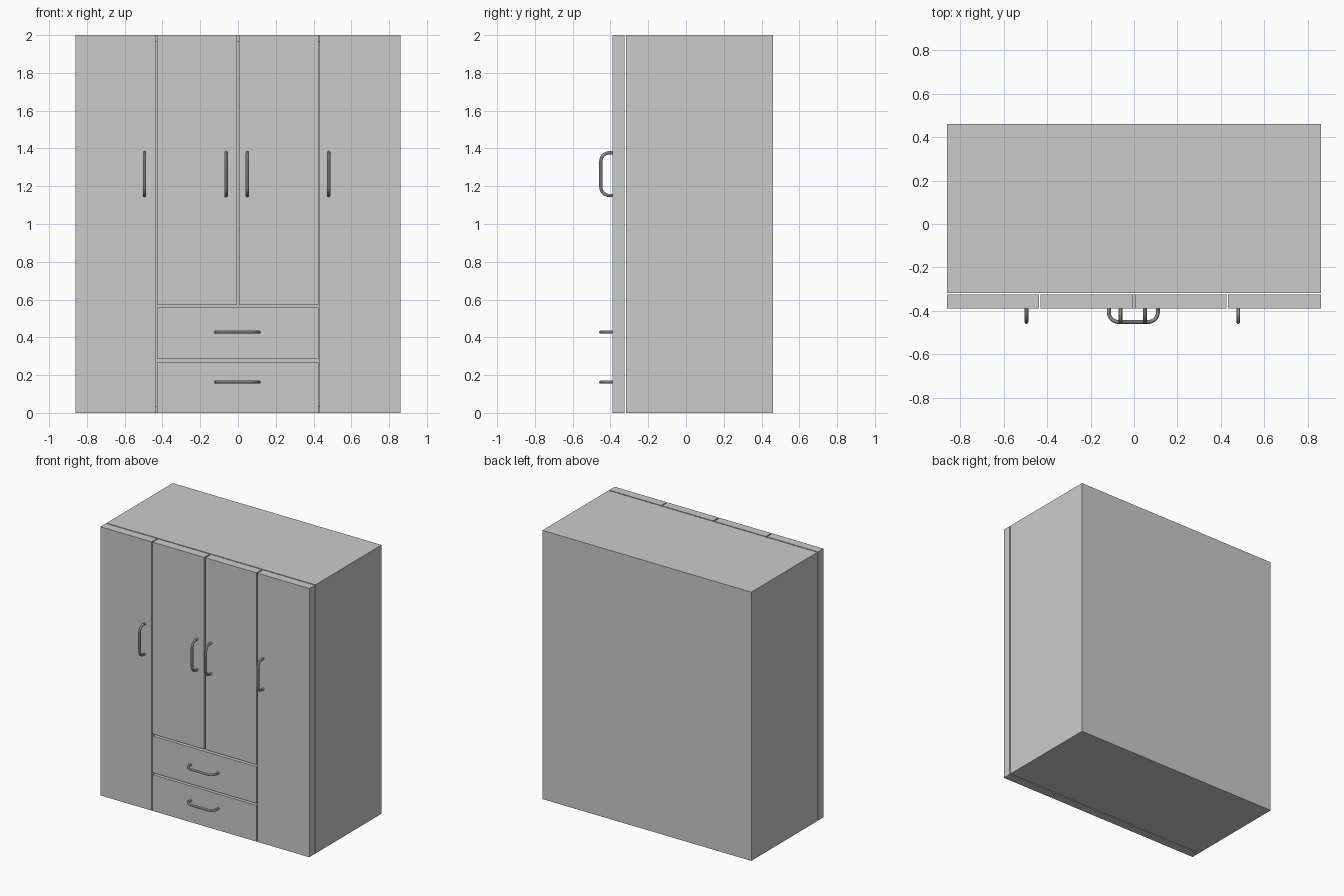
import bpy, bmesh
from math import sin, cos, pi
from mathutils import Vector

if "Cube" in bpy.data.objects:
    bpy.data.objects.remove(bpy.data.objects["Cube"])

FRONT, DOOR_BACK = -0.389, -0.325      # y of the door faces


def box(name, x0, x1, y0, y1, z0, z1):
    bm = bmesh.new()
    bmesh.ops.create_cube(bm, size=1)
    for v in bm.verts:
        v.co = ((x0 + x1) / 2 + v.co.x * (x1 - x0),
                (y0 + y1) / 2 + v.co.y * (y1 - y0),
                (z0 + z1) / 2 + v.co.z * (z1 - z0))
    me = bpy.data.meshes.new(name)
    bm.to_mesh(me)
    bm.free()
    ob = bpy.data.objects.new(name, me)
    bpy.context.collection.objects.link(ob)
    return ob


def handle(name, x, z, vertical, half=0.113, depth=0.062, r=0.045, tube=0.009):
    # U-shaped path with rounded corners, swept as a round bar
    arc = [(half - r + r * cos(a), depth - r + r * sin(a))
           for a in [i * pi / 2 / 8 for i in range(9)]]
    side = [(half, -0.004)] + arc
    path = side + [(-u, d) for u, d in reversed(side)]
    cu = bpy.data.curves.new(name, 'CURVE')
    cu.dimensions = '3D'
    cu.bevel_depth = tube
    cu.bevel_resolution = 3
    cu.use_fill_caps = True
    sp = cu.splines.new('POLY')
    sp.points.add(len(path) - 1)
    for p, (u, d) in zip(sp.points, path):
        p.co = (0, -d, u, 1) if vertical else (u, -d, 0, 1)
    ob = bpy.data.objects.new(name, cu)
    ob.location = (x, FRONT, z)
    bpy.context.collection.objects.link(ob)
    bpy.ops.object.select_all(action='DESELECT')
    ob.select_set(True)
    bpy.context.view_layer.objects.active = ob
    bpy.ops.object.convert(target='MESH')
    bpy.ops.object.shade_smooth_by_angle()


# Carcass: box hollowed from the front, leaving 0.05 thick panels
carcass = box("carcass", -0.86, 0.86, -0.317, 0.46, 0, 2)
bm = bmesh.new()
bm.from_mesh(carcass.data)
bm.normal_update()
front = min(bm.faces, key=lambda f: f.calc_center_median().y)
bmesh.ops.inset_region(bm, faces=[front], thickness=0.05)
ext = bmesh.ops.extrude_discrete_faces(bm, faces=[front])
bmesh.ops.translate(bm, verts=ext["faces"][0].verts, vec=Vector((0, 0.727, 0)))
bm.to_mesh(carcass.data)
bm.free()

# Doors: two full height, two short ones above the drawers
for name, x0, x1, z0, hx in [
        ("outer_door_left", -0.86, -0.438, 0, -0.495),
        ("inner_door_left", -0.430, -0.006, 0.572, -0.063),
        ("inner_door_right", 0.005, 0.425, 0.572, 0.050),
        ("outer_door_right", 0.432, 0.86, 0, 0.480)]:
    box(name, x0, x1, FRONT, DOOR_BACK, z0, 2)
    handle(name + "_handle", hx, 1.264, True)

# Drawer fronts
for name, z0, z1, hz in [("lower_drawer", 0, 0.270, 0.163),
                         ("upper_drawer", 0.284, 0.557, 0.428)]:
    box(name, -0.430, 0.425, FRONT, DOOR_BACK, z0, z1)
    handle(name + "_handle", -0.003, hz, False)
